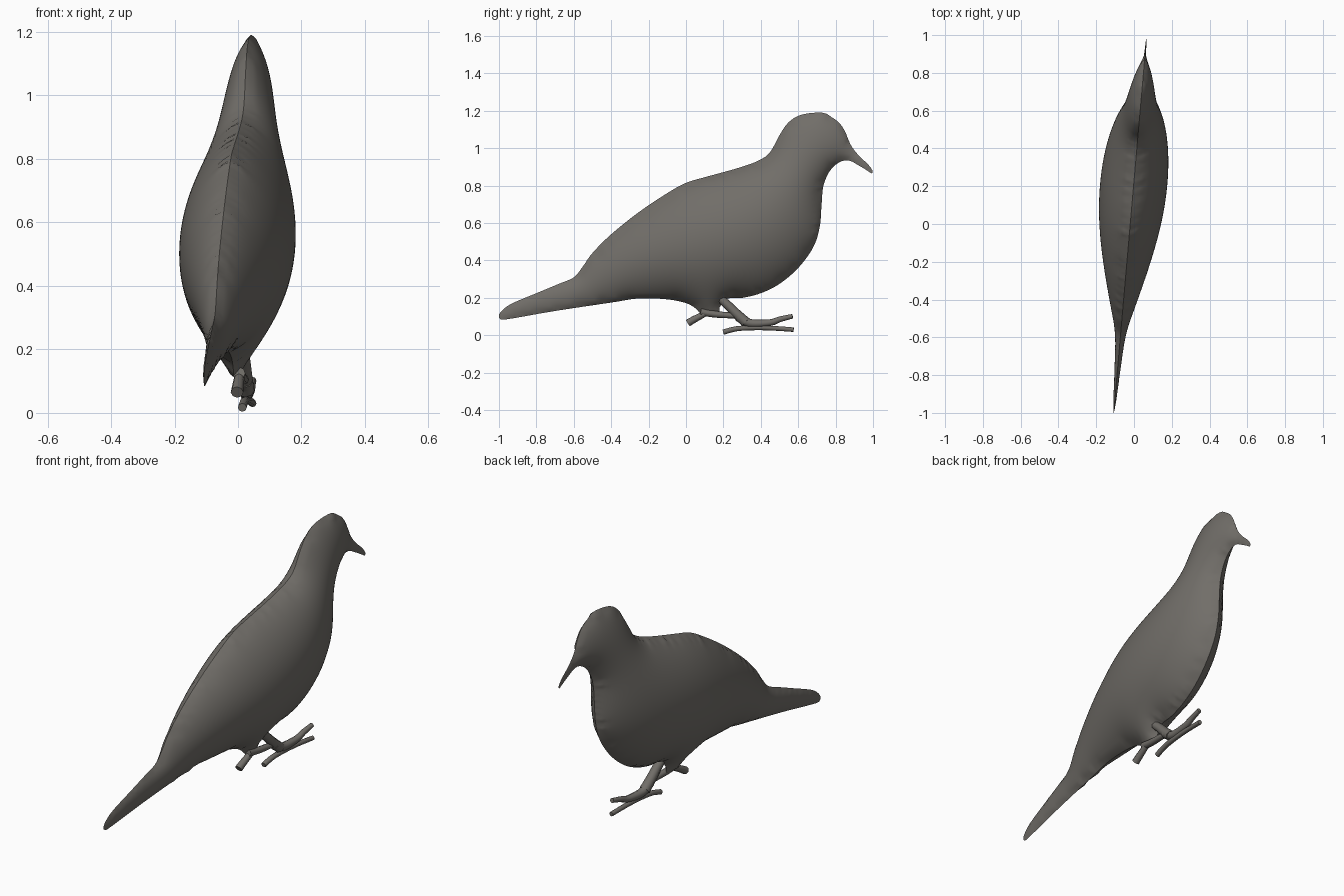
import bpy, bmesh, math
from mathutils import Vector, kdtree
from mathutils.geometry import delaunay_2d_cdt

if "Cube" in bpy.data.objects:
    bpy.data.objects.remove(bpy.data.objects["Cube"])

STEP = 0.02

mat = bpy.data.materials.new("dark warm grey")
mat.diffuse_color = (0.165, 0.155, 0.14, 1)
mat.use_nodes = True
mat.node_tree.nodes["Principled BSDF"].inputs["Base Color"].default_value = mat.diffuse_color


def centre_x(y):
    # the bird stands slightly turned about the vertical axis
    return -0.02 + 0.0875 * y


def smooth_path(pts, closed):
    # evenly sampled Catmull-Rom curve through the points
    pts = [Vector(p) for p in pts]
    n, out = len(pts), []
    get = (lambda i: pts[i % n]) if closed else (lambda i: pts[max(0, min(n - 1, i))])
    for i in range(n if closed else n - 1):
        a, b, c, d = (get(i + k) for k in (-1, 0, 1, 2))
        m = max(1, math.ceil((c - b).length / STEP))
        for k in range(m):
            t = k / m
            out.append(0.5 * (2 * b + (c - a) * t + (2 * a - 5 * b + 4 * c - d) * t * t
                              + (3 * b - a - 3 * c + d) * t ** 3))
    if not closed:
        out.append(pts[-1])
    return out


# side outline of the bird (y, z): beak, crown, back, tail, belly, throat
OUTLINE = [(.998, .878), (.975, .912), (.92, .965), (.88, 1.02), (.85, 1.09), (.82, 1.135),
           (.78, 1.165), (.73, 1.19), (.62, 1.18), (.55, 1.14), (.5, 1.07), (.45, .98),
           (.39, .935), (.28, .895), (.1, .845), (0, .815), (-.1, .76), (-.25, .66),
           (-.4, .54), (-.5, .44), (-.55, .37), (-.6, .31), (-.68, .275), (-.8, .225),
           (-.92, .175), (-.97, .145), (-1, .11), (-.99, .085), (-.93, .09), (-.7, .13),
           (-.4, .175), (-.25, .197), (-.1, .192), (0, .172), (.05, .145), (.085, .115),
           (.17, .112), (.18, .15), (.22, .195), (.3, .2), (.4, .225), (.5, .275),
           (.6, .36), (.68, .47), (.715, .58), (.725, .7), (.735, .8), (.77, .88),
           (.82, .925), (.87, .935), (.92, .91), (.97, .88), (.995, .864)]

# body: fill the outline with triangles, then puff it up on both sides
rim = smooth_path(OUTLINE, True)
tree = kdtree.KDTree(len(rim))
for i, p in enumerate(rim):
    tree.insert((p.x, p.y, 0), i)
tree.balance()
inner = []
for r in range(70):
    for c in range(102):
        p = Vector((-1 + (c + 0.5 * (r % 2)) * STEP, 0.07 + r * STEP * 0.866))
        if tree.find((p.x, p.y, 0))[2] > 0.6 * STEP:
            inner.append(p)
verts, _, tris, origin, _, _ = delaunay_2d_cdt(rim + inner, [], [list(range(len(rim)))], 1, 1e-6)
fixed = {i for i, o in enumerate(origin) if any(k < len(rim) for k in o)}
near = {}
for t in tris:
    for a in t:
        near.setdefault(a, set()).update(b for b in t if b != a)
links = {a: [(b, (verts[a] - verts[b]).length_squared / 4) for b in s]
         for a, s in near.items() if a not in fixed}
height = [0.0] * len(verts)
for _ in range(250):
    for a, s in links.items():
        new = sum(height[b] + w for b, w in s) / len(s)
        height[a] += 1.7 * (new - height[a])
top = max(height)
puff = [0.178 * (max(h, 0) / top) ** 0.72 for h in height]

bm = bmesh.new()
sides = []
for s in (1, -1):
    row = {}
    for a in near:
        y, z = verts[a]
        if s < 0 and a in fixed:
            row[a] = sides[0][a]
        else:
            row[a] = bm.verts.new((centre_x(y) + s * puff[a], y, z))
    sides.append(row)
    for t in tris:
        vs = [row[a] for a in t]
        if not bm.faces.get(vs):
            bm.faces.new(vs if s > 0 else vs[::-1]).smooth = True
bmesh.ops.recalc_face_normals(bm, faces=bm.faces)
ridge = {sides[0][a] for a in fixed if a in near}
for e in bm.edges:
    if e.verts[0] in ridge and e.verts[1] in ridge:
        e.smooth = False
mesh = bpy.data.meshes.new("body")
bm.to_mesh(mesh)
bm.free()
mesh.materials.append(mat)
bpy.context.collection.objects.link(bpy.data.objects.new("body", mesh))


def limb(name, pts, r0, r1):
    # tapered tube along a path in the plane of the bird
    path = smooth_path(pts, False)
    cu = bpy.data.curves.new(name, 'CURVE')
    cu.dimensions = '3D'
    cu.bevel_depth = 1
    cu.bevel_resolution = 2
    cu.use_fill_caps = True
    sp = cu.splines.new('POLY')
    sp.points.add(len(path) - 1)
    for i, p in enumerate(path):
        sp.points[i].co = (centre_x(p.x) + 0.016, p.x, p.y, 1)
        sp.points[i].radius = r0 + (r1 - r0) * i / (len(path) - 1)
    cu.materials.append(mat)
    ob = bpy.data.objects.new(name, cu)
    bpy.context.collection.objects.link(ob)
    bpy.ops.object.select_all(action='DESELECT')
    ob.select_set(True)
    bpy.context.view_layer.objects.active = ob
    bpy.ops.object.convert(target='MESH')
    bpy.ops.object.shade_smooth_by_angle(angle=math.radians(50))


# legs and toes
limb("front_leg", [(.18, .2), (.23, .155), (.27, .115), (.32, .07)], .022, .028)
limb("rear_leg", [(.08, .125), (.16, .112), (.26, .105)], .02, .015)
limb("rear_toe", [(.01, .065), (.04, .083), (.1, .115)], .02, .016)
limb("upper_toe", [(.28, .1), (.34, .065), (.45, .068), (.5, .085), (.57, .102)], .026, .012)
limb("lower_toe", [(.2, .017), (.27, .035), (.36, .04), (.46, .038), (.575, .03)], .014, .012)
